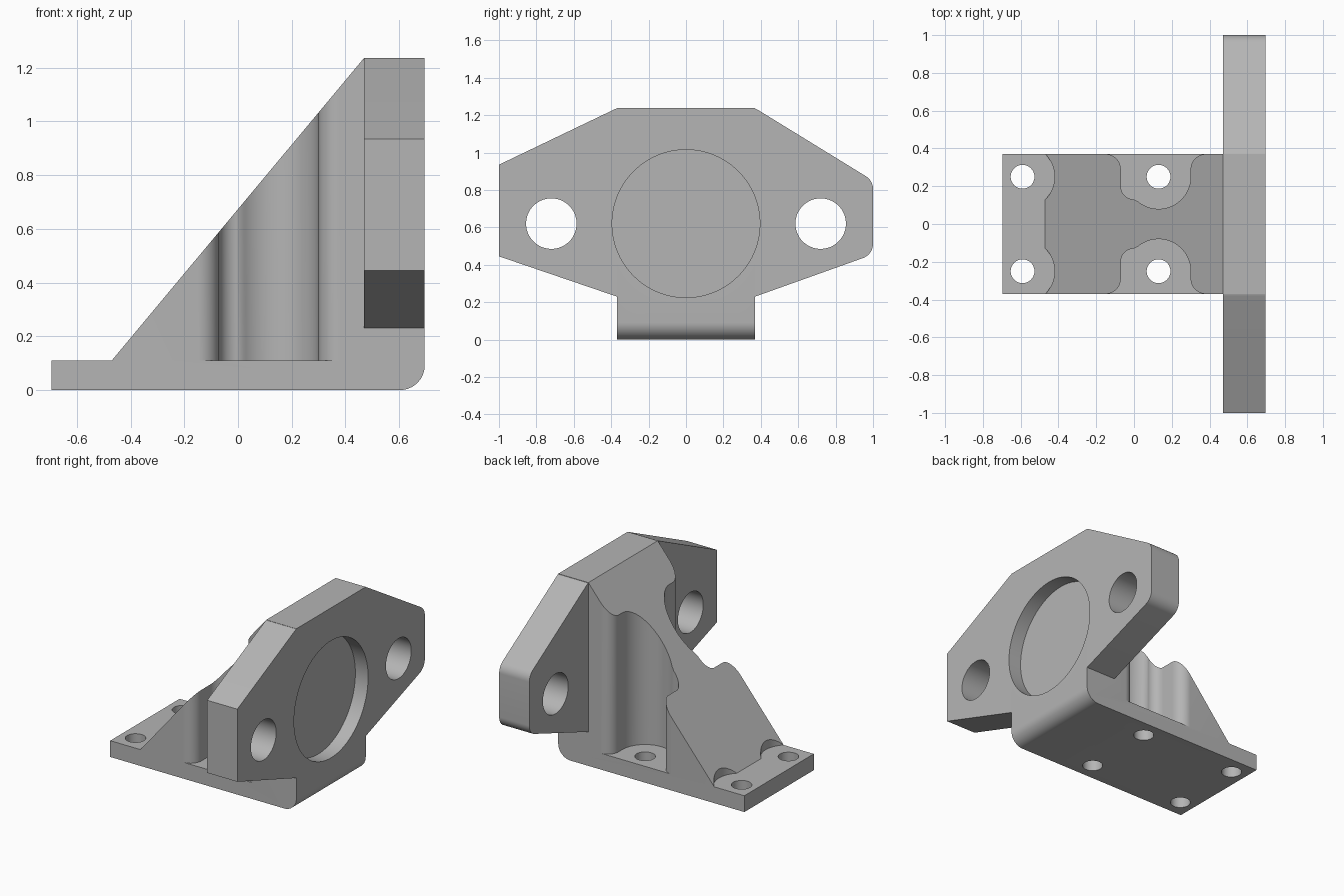
import bpy, bmesh
from math import sin, cos, radians
from mathutils import Vector

cube = bpy.data.objects.get("Cube")
if cube:
    bpy.data.objects.remove(cube, do_unlink=True)

grey = bpy.data.materials.new("machined_grey")
grey.use_nodes = True
grey.diffuse_color = (0.46, 0.46, 0.46, 1)
grey.node_tree.nodes["Principled BSDF"].inputs["Base Color"].default_value = grey.diffuse_color


def arc(cx, cy, r, start, end, steps=16):
    angles = [radians(start + (end - start) * i / steps) for i in range(steps + 1)]
    return [(cx + r * cos(a), cy + r * sin(a)) for a in angles]


def circle(cx, cy, r, steps=64):
    return arc(cx, cy, r, 0, 360, steps)[:-1]


def rounded(corners, steps=8):
    """Polygon outline whose corners (u, v, radius) are rounded tangentially."""
    out = []
    for i, (u, v, r) in enumerate(corners):
        p = Vector((u, v))
        if r == 0:
            out.append((u, v))
            continue
        a = (Vector(corners[i - 1][:2]) - p).normalized()
        b = (Vector(corners[(i + 1) % len(corners)][:2]) - p).normalized()
        half = a.angle(b) / 2
        centre = p + (a + b).normalized() * (r / sin(half))
        reach = r * cos(half) / sin(half)
        s, e = p + a * reach - centre, p + b * reach - centre
        for k in range(steps + 1):
            out.append(tuple(centre + s.lerp(e, k / steps).normalized() * r))
    return out


def prism(name, outline, axis, low, high):
    """Extrude a 2D outline along an axis; the outline uses the other two axes in order."""
    place = {"x": lambda u, v, w: (w, u, v),
             "y": lambda u, v, w: (u, w, v),
             "z": lambda u, v, w: (u, v, w)}[axis]
    bm = bmesh.new()
    face = bm.faces.new([bm.verts.new(place(u, v, low)) for u, v in outline])
    grown = bmesh.ops.extrude_face_region(bm, geom=[face], use_keep_orig=True)["geom"]
    shift = Vector(place(0, 0, high - low))
    bmesh.ops.translate(bm, verts=[g for g in grown if isinstance(g, bmesh.types.BMVert)], vec=shift)
    bmesh.ops.recalc_face_normals(bm, faces=bm.faces)
    mesh = bpy.data.meshes.new(name)
    bm.to_mesh(mesh)
    bm.free()
    mesh.materials.append(grey)
    obj = bpy.data.objects.new(name, mesh)
    bpy.context.collection.objects.link(obj)
    return obj


def combine(target, tool, operation):
    mod = target.modifiers.new(tool.name, "BOOLEAN")
    mod.operation, mod.solver, mod.object = operation, "EXACT", tool
    bpy.context.view_layer.objects.active = target
    bpy.ops.object.modifier_apply(modifier=mod.name)
    bpy.data.objects.remove(tool, do_unlink=True)


END, HALF, FLOOR, TOP, BACK = 0.695, 0.37, 0.11, 1.237, 0.47

# Foot plate and sloping gusset in one side profile
side = rounded([(-END, 0, 0), (END, 0, 0.09), (END, TOP, 0), (BACK, TOP, 0),
                (-BACK, FLOOR, 0), (-END, FLOOR, 0)])
bracket = prism("mounting_bracket", side, "y", -HALF, HALF)

# Upright flange, rounded only on its +y end
flange = prism("flange", rounded([
    (-1, 0.445, 0), (-HALF, 0.23, 0), (HALF, 0.23, 0), (1, 0.455, 0.08),
    (1, 0.85, 0.08), (HALF, TOP, 0.06), (-HALF, TOP, 0.06), (-1, 0.935, 0)]), "x", BACK, END)
combine(bracket, flange, "UNION")

# Shallow round recess in the flange face
combine(bracket, prism("recess", circle(0, 0.62, 0.395, 96), "x", END - 0.095, 0.9), "DIFFERENCE")

# Bolt pockets, clearance scallops and holes on both sides
pocket = (arc(-0.15, 0.29, 0.08, 90, 0) + arc(0, 0.2, 0.07, 180, 270)
          + arc(0.13, 0.25, 0.17, 230, 360, 32) + arc(0.38, 0.29, 0.08, 180, 90)
          + [(0.38, 0.5), (-0.15, 0.5)])
for s in (-1, 1):
    cutters = [
        prism("pocket", [(x, s * y) for x, y in pocket], "z", FLOOR, 1.5),
        prism("scallop", circle(-0.59, s * 0.25, 0.17), "z", FLOOR, 0.6),
        prism("flange_hole", circle(s * 0.72, 0.62, 0.135), "x", 0.3, 0.9),
    ]
    cutters += [prism("foot_hole", circle(x, s * 0.25, 0.063, 48), "z", -0.1, 0.3)
                for x in (-0.59, 0.13)]
    for cutter in cutters:
        combine(bracket, cutter, "DIFFERENCE")

# Smooth the curved walls, keep machined edges crisp
bpy.ops.object.select_all(action="DESELECT")
bracket.select_set(True)
bpy.context.view_layer.objects.active = bracket
bpy.ops.object.shade_smooth_by_angle(angle=radians(25))
